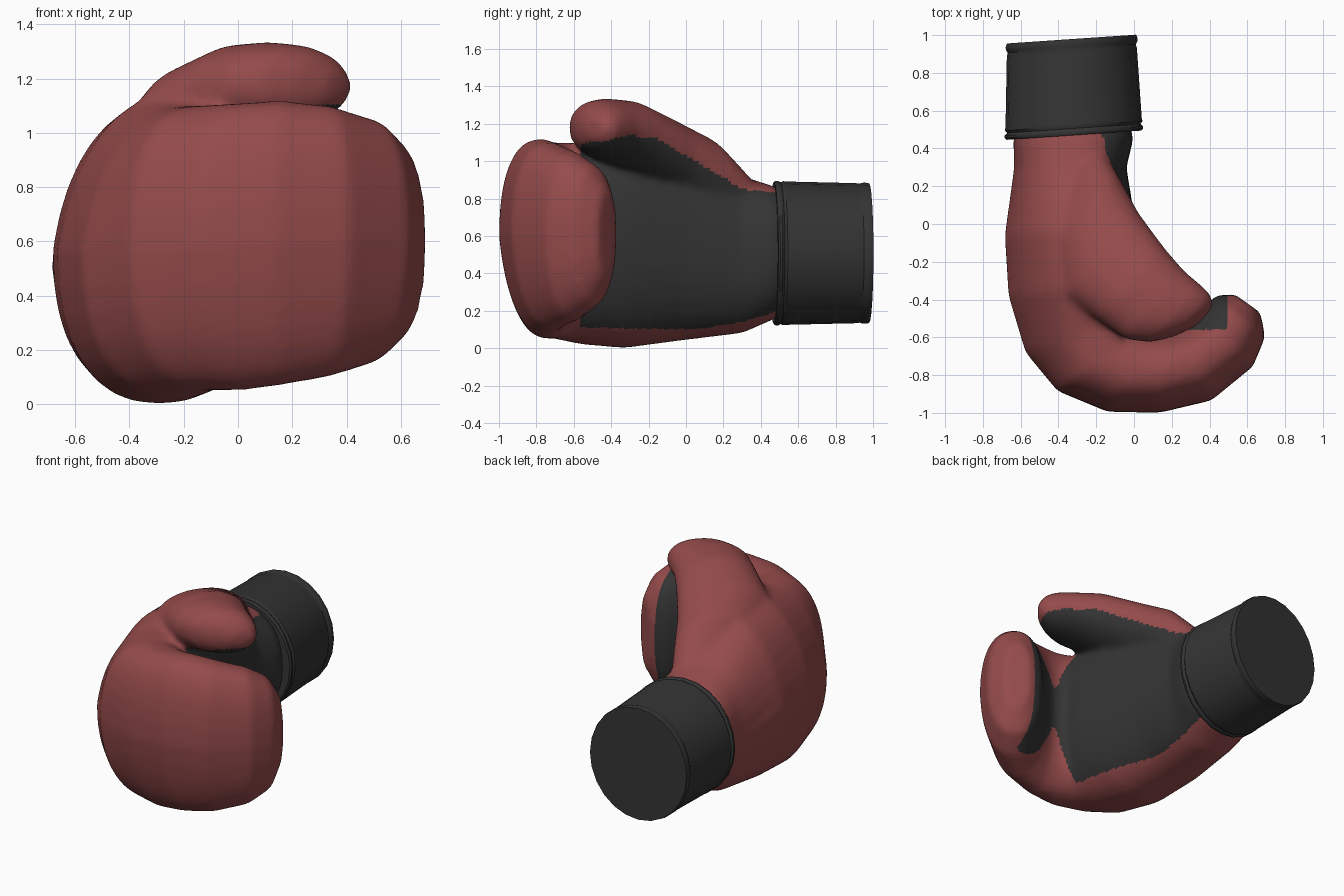
import bpy, bmesh, math
from mathutils import Vector

cube = bpy.data.objects.get("Cube")
if cube:
    bpy.data.objects.remove(cube)


def material(name, colour):
    m = bpy.data.materials.new(name)
    m.use_nodes = True
    m.diffuse_color = (*colour, 1)
    m.node_tree.nodes["Principled BSDF"].inputs["Base Color"].default_value = (*colour, 1)
    return m


red = material("red leather", (0.3, 0.07, 0.07))
dark = material("dark leather", (0.034, 0.034, 0.034))


def loft(bm, sections, sides, power):
    """Skin rounded sections: centre, half width vector, half height, lean.
    A positive lean draws the upper outer side in, a negative one the lower."""
    rings = []
    for c, u, h, lean in sections:
        ring = []
        for i in range(sides):
            a = 2 * math.pi * i / sides
            ca, sa = [math.copysign(abs(v) ** (2 / power), v) for v in (math.cos(a), math.sin(a))]
            inward = max(0, lean * sa) * (1 + ca) / 2
            ring.append(bm.verts.new(c + u * (ca - inward) + Vector((0, 0, h * sa))))
        rings.append(ring)
    for r, s in zip(rings, rings[1:]):
        for i in range(sides):
            j = (i + 1) % sides
            bm.faces.new((r[i], r[j], s[j], s[i]))
    bm.faces.new(rings[0][::-1])
    bm.faces.new(rings[-1])


def finish(name, bm, mats):
    bmesh.ops.recalc_face_normals(bm, faces=bm.faces)
    me = bpy.data.meshes.new(name)
    bm.to_mesh(me)
    bm.free()
    for m in mats:
        me.materials.append(m)
    ob = bpy.data.objects.new(name, me)
    bpy.context.collection.objects.link(ob)
    return ob


def smooth(ob, angle):
    bpy.ops.object.select_all(action="DESELECT")
    ob.select_set(True)
    bpy.context.view_layer.objects.active = ob
    bpy.ops.object.shade_smooth_by_angle(angle=math.radians(angle))


# Hand: outer x, y / inner x, y / bottom, top / lean, from the wrist to the fingertips
hand = [
    (-.6, .56, -.04, .56, .2, .82, 0), (-.64, .46, .0, .46, .15, .87, 0),
    (-.635, .3, -.04, .3, .08, .92, .05), (-.685, -.06, .01, .0, .04, 1.1, .24),
    (-.665, -.38, .08, -.28, .0, 1.14, .27), (-.575, -.68, .11, -.43, .02, 1.1, .22),
    (-.405, -.885, .11, -.52, .05, 1.1, -.1), (-.14, -.995, .14, -.55, .05, 1.11, -.25),
    (.135, -1.0, .19, -.56, .07, 1.12, -.25), (.41, -.935, .27, -.53, .1, 1.1, -.2),
    (.63, -.755, .35, -.46, .15, 1.05, -.1), (.695, -.6, .43, -.38, .23, .97, 0),
    (.67, -.47, .53, -.37, .38, .84, 0)]
sections = []
for ox, oy, ix, iy, lo, hi, lean in hand:
    o, i = Vector((ox, oy, 0)), Vector((ix, iy, 0))
    centre = (o + i) / 2 + Vector((0, 0, (lo + hi) / 2))
    sections.append((centre, (o - i) / 2, (hi - lo) / 2, lean))
bm = bmesh.new()
loft(bm, sections, 32, 2.35)

# Thumb: centre, half width, half height, laid across the top of the fist
thumb = [
    (-.32, .3, .7, .2, .2), (-.27, .05, .89, .28, .25), (-.17, -.17, 1.03, .3, .215),
    (-.01, -.32, 1.13, .26, .195), (.11, -.43, 1.175, .24, .16),
    (.22, -.475, 1.18, .205, .145), (.31, -.485, 1.175, .15, .115), (.375, -.49, 1.17, .07, .05)]
across = Vector((.66, .75, 0))
loft(bm, [(Vector((x, y, z)), across * w, h, 0) for x, y, z, w, h in thumb], 24, 2.1)
glove = finish("glove", bm, (red, dark))

# Fuse hand and thumb into one padded skin
fuse = glove.modifiers.new("fuse", "REMESH")
fuse.mode = "VOXEL"
fuse.voxel_size = 0.018
soften = glove.modifiers.new("soften", "SMOOTH")
soften.factor = 0.5
soften.iterations = 16
graph = bpy.context.evaluated_depsgraph_get()
skin = bpy.data.meshes.new_from_object(glove.evaluated_get(graph))
glove.modifiers.clear()
glove.data = skin


def line(points, t):
    for (a, p), (b, q) in zip(points, points[1:]):
        if t <= b:
            return p + (q - p) * (t - a) / (b - a)
    return points[-1][1]


# Dark palm lining: the inner side between a lower and an upper seam
lower = [(-.6, .11), (.05, .1), (.3, .14), (.5, .2)]
upper = [(-.6, 1.09), (-.42, 1.11), (-.3, 1.14), (-.15, 1.12), (0, 1.03), (.3, .85), (.5, .83)]
back = [(-.6, .03), (-.42, -.1), (-.3, -.26), (.5, -.28)]
for f in skin.polygons:
    x, y, z = f.center
    inside = line(back, y) < x < .49 and y > -.56
    f.material_index = int(inside and line(lower, y) < z < line(upper, y))
smooth(glove, 60)

# Cuff: slightly tilted oval sleeve with a rolled rim at each end
tilt = Vector((-.025, .998, 0))
side = Vector((.998, .068, 0))
profile = [(0, .975), (.01, 1), (.022, 1), (.036, .965), (.05, .995), (.065, .985),
           (.44, .94), (.46, .925), (.475, .95), (.49, .955), (.51, .935)]
start = Vector((-.318, .47, .508))
bm = bmesh.new()
loft(bm, [(start + tilt * t, side * .367 * s, .386 * (s + 1) / 2, 0)
          for t, s in profile], 24, 2)
smooth(finish("cuff", bm, (dark,)), 35)
